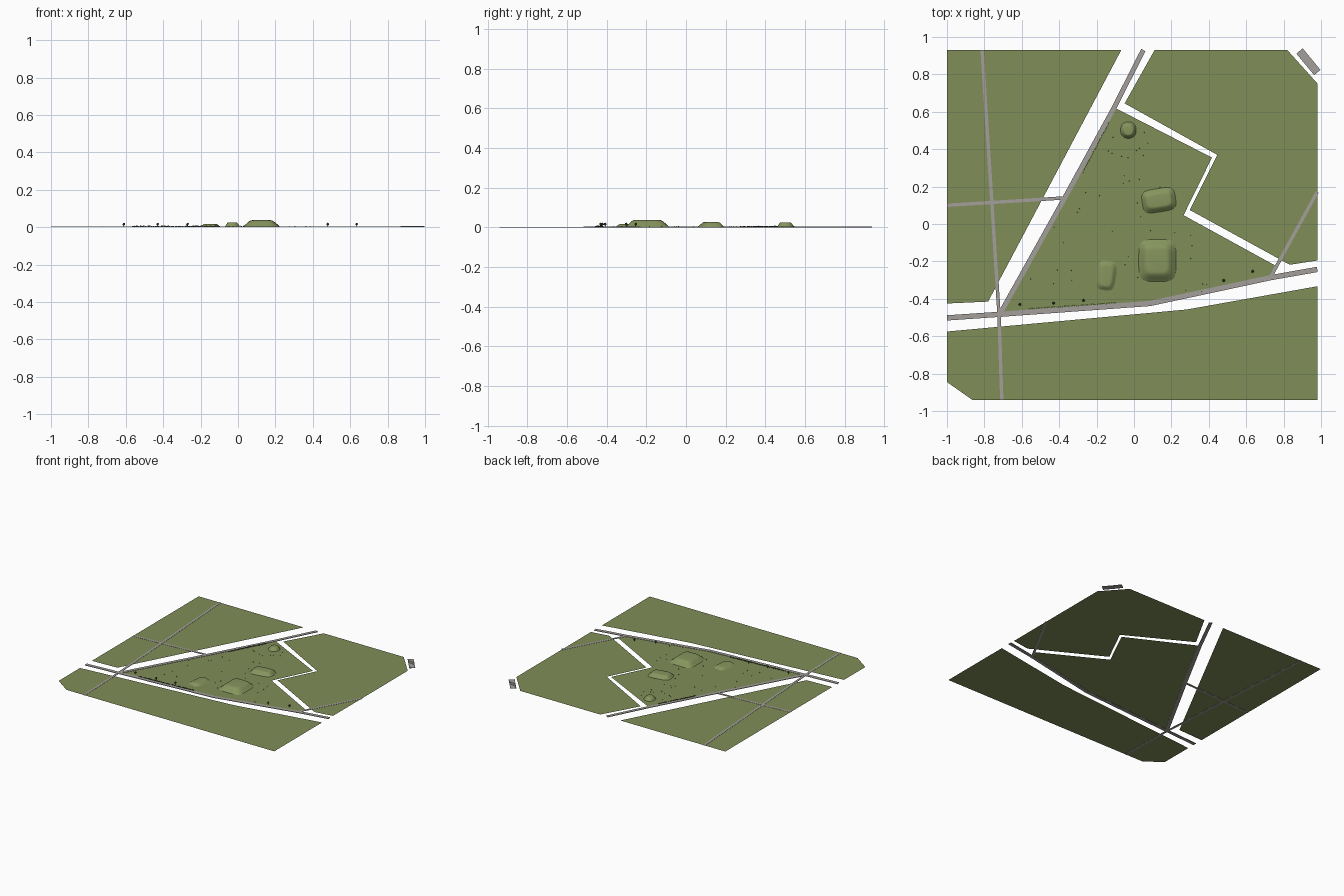
import bpy, bmesh, math, random
from mathutils import Vector, Matrix

if "Cube" in bpy.data.objects:
    bpy.data.objects.remove(bpy.data.objects["Cube"])
random.seed(4)


def material(name, rgb):
    m = bpy.data.materials.new(name)
    m.diffuse_color = (*rgb, 1)
    m.use_nodes = True
    m.node_tree.nodes["Principled BSDF"].inputs["Base Color"].default_value = m.diffuse_color
    return m


GRASS = material("grass green", (0.215, 0.27, 0.098))
MOUND = material("mound green", (0.24, 0.30, 0.11))
ROAD = material("road grey", (0.37, 0.345, 0.325))
SHRUB = material("dark leaf", (0.05, 0.07, 0.028))
WOOD = material("dark wood", (0.06, 0.045, 0.03))


def finish(name, bm, mat, smooth=False):
    me = bpy.data.meshes.new(name)
    bm.to_mesh(me)
    bm.free()
    me.materials.append(mat)
    ob = bpy.data.objects.new(name, me)
    bpy.context.collection.objects.link(ob)
    for p in me.polygons:
        p.use_smooth = smooth
    return ob


def field(name, pts, z=0.0015):
    bm = bmesh.new()
    f = bm.faces.new([bm.verts.new((x, y, z)) for x, y in pts])
    f.normal_update()
    if f.normal.z < 0:
        f.normal_flip()
    finish(name, bm, GRASS)


def road(name, pts, w, top):
    """Thin ribbon slab with mitred bends."""
    pts = [Vector(p) for p in pts]
    bm = bmesh.new()
    rings = []
    for i, p in enumerate(pts):
        a = (p - pts[i - 1]).normalized() if i else (pts[1] - p).normalized()
        b = (pts[i + 1] - p).normalized() if i < len(pts) - 1 else a
        t = (a + b).normalized()
        n = Vector((-t.y, t.x)) * (w / 2 / max(t.dot(a), 0.3))
        rings.append([bm.verts.new((q.x, q.y, z)) for q, z in
                      ((p + n, 0), (p + n, top), (p - n, top), (p - n, 0))])
    for r, s in zip(rings, rings[1:]):
        for k in range(4):
            bm.faces.new((r[k], r[(k + 1) % 4], s[(k + 1) % 4], s[k]))
    bm.faces.new(rings[0])
    bm.faces.new(rings[-1][::-1])
    bmesh.ops.recalc_face_normals(bm, faces=bm.faces)
    finish(name, bm, ROAD)


def mound(name, x, y, sx, sy, h, deg, power=4, n=40):
    """Rounded earth mound, lofted from superellipse rings."""
    bm = bmesh.new()
    rot = Matrix.Rotation(math.radians(deg), 3, 'Z')
    inset = min(sx, sy) / 2 * 0.5
    rings = []
    for k, z in ((0, 0), (0.12, 0.12), (0.45, 0.55), (0.72, 0.87), (0.9, 0.97), (1.1, 1)):
        ring = []
        for i in range(n):
            t = 2 * math.pi * i / n
            c, s = math.cos(t), math.sin(t)
            px = math.copysign(abs(c) ** (2 / power), c) * (sx / 2 - k * inset)
            py = math.copysign(abs(s) ** (2 / power), s) * (sy / 2 - k * inset)
            v = rot @ Vector((px, py, 0))
            ring.append(bm.verts.new((x + v.x, y + v.y, 0.0015 + z * h)))
        rings.append(ring)
    for r, s in zip(rings, rings[1:]):
        for i in range(n):
            j = (i + 1) % n
            bm.faces.new((r[i], r[j], s[j], s[i]))
    bm.faces.new(rings[-1])
    finish(name, bm, MOUND, True)


def box(bm, c, size, ang=0):
    m = Matrix.Translation(c) @ Matrix.Rotation(ang, 4, 'Z') @ Matrix.Diagonal((*size, 1))
    bmesh.ops.create_cube(bm, size=1, matrix=m)


# Grass fields, separated by gaps
field("west_field", [(-1, .93), (-.068, .93), (-.78, -.415), (-1, -.425)])
field("east_field", [(.11, .93), (.82, .93), (.98, .752), (.98, -.195), (.833, -.218),
                     (.298, .075), (.445, .37), (-.05, .645)])
PARK = [(-.1, .62), (.417, .355), (.265, .047), (.755, -.222), (.73, -.283),
        (.085, -.418), (-.7, -.472)]
field("park_field", PARK)
field("south_field", [(-1, -.575), (.283, -.457), (.98, -.333), (.98, -.94),
                      (-.865, -.94), (-1, -.845)])

# Roads and lanes
road("south_road", [(-1, -.502), (-.72, -.483), (.085, -.425), (.73, -.287), (.98, -.243)], .028, .004)
road("diagonal_road", [(.05, .93), (-.11, .615), (-.37, .14), (-.715, -.478)], .026, .004)
road("north_south_lane", [(-.812, .93), (-.722, -.48), (-.707, -.94)], .018, .003)
road("west_lane", [(-1, .1), (-.365, .14)], .018, .003)
road("east_lane", [(.98, .172), (.735, -.275)], .018, .003)

# Corner footbridge with cross planks and edge rails
a, b = Vector((.885, .925)), Vector((.98, .81))
road("footbridge", [a, b], .044, .003)
d = (b - a).normalized()
side = Vector((-d.y, d.x))
ang = math.atan2(d.y, d.x)
bm = bmesh.new()
for i in range(16):
    p = a.lerp(b, (i + .5) / 16)
    box(bm, (p.x, p.y, .0035), (.005, .042, .002), ang)
for s in (-1, 1):
    p = (a + b) / 2 + side * s * .02
    box(bm, (p.x, p.y, .004), ((b - a).length, .003, .003), ang)
finish("bridge_planks", bm, ROAD)

# Earth mounds
mound("large_mound", .125, -.195, .2, .225, .036, 0, 4.5)
mound("middle_mound", .133, .127, .18, .125, .025, 9, 4)
mound("west_mound", -.148, -.275, .105, .16, .016, -8, 3.5)
mound("round_mound", -.03, .502, .084, .088, .024, 0, 2.2)


# Low hedges: rows of small irregular clumps
def hedge(name, p, q, n):
    p, q = Vector(p), Vector(q)
    bm = bmesh.new()
    for i in range(n):
        c = p.lerp(q, i / (n - 1))
        h = random.uniform(.004, .007)
        box(bm, (c.x + random.uniform(-.002, .002), c.y + random.uniform(-.002, .002), .0015 + h / 2),
            (.007, .006, h), random.uniform(0, 3))
    finish(name, bm, SHRUB)


hedge("south_hedge", (-.56, -.453), (-.1, -.422), 48)
hedge("west_hedge", (-.272, .278), (-.135, .54), 32)

# Small trees beside the south road
trunks, crowns = bmesh.new(), bmesh.new()
for x, y in ((-.61, -.43), (-.43, -.423), (-.27, -.408), (.48, -.302), (.634, -.253)):
    box(trunks, (x, y, .008), (.003, .003, .013))
    bmesh.ops.create_icosphere(crowns, subdivisions=1, radius=.008,
                               matrix=Matrix.Translation((x, y, .016)))
finish("tree_trunks", trunks, WOOD)
finish("tree_crowns", crowns, SHRUB)

# Tiny grass tufts scattered on the park
bm = bmesh.new()
for i in range(45):
    y = random.uniform(-.38, .5)
    left = -.66 + (y + .44) * .53
    right = .33 - y * .2 if y < 0 else .22 - y * .3
    x = random.uniform(left, right)
    bmesh.ops.create_cone(bm, segments=4, radius1=.0025, radius2=0, depth=.007, cap_ends=True,
                          matrix=Matrix.Translation((x, y, .005)))
finish("grass_tufts", bm, SHRUB)
